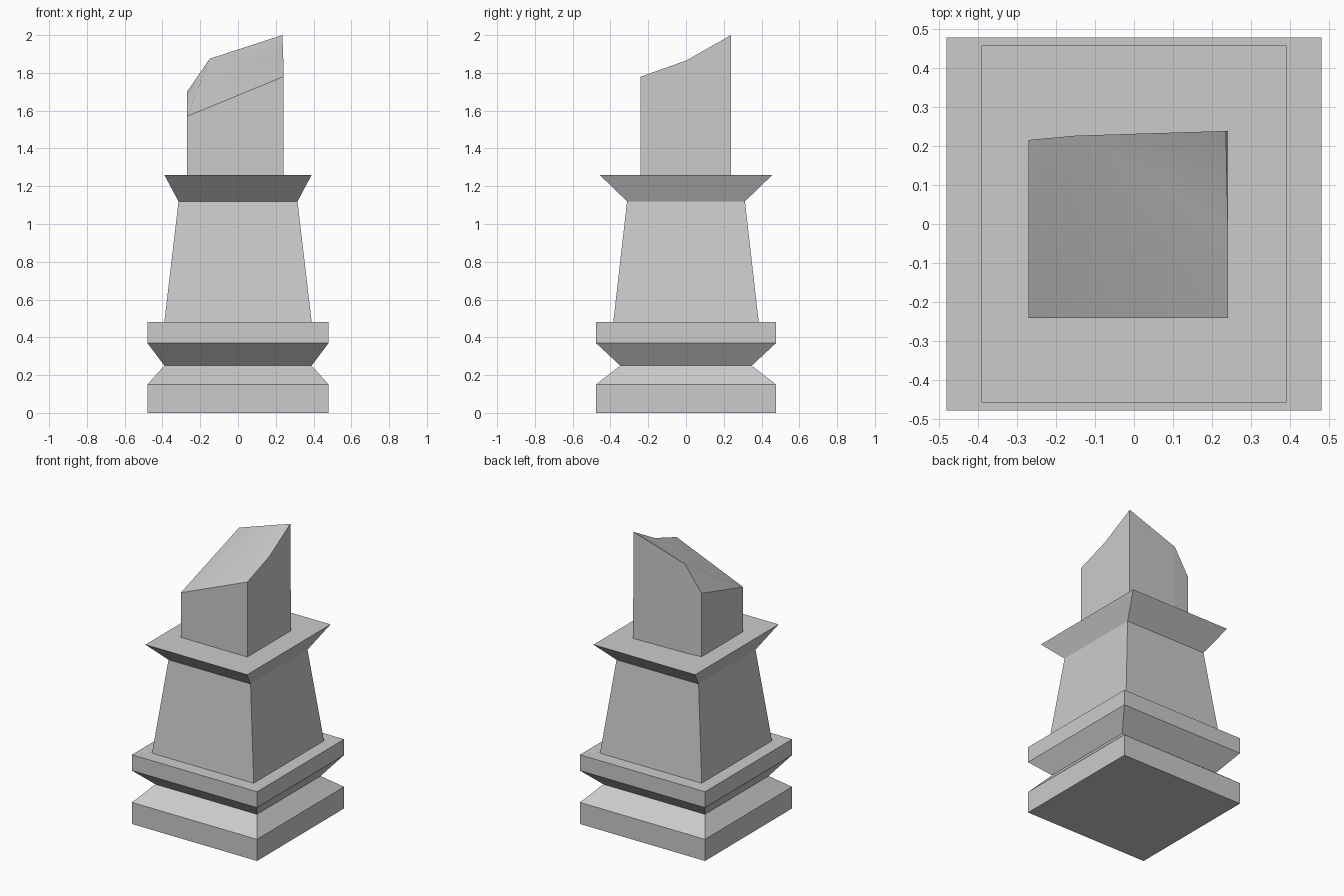
import bpy
import bmesh

cube = bpy.data.objects.get("Cube")
if cube:
    bpy.data.objects.remove(cube, do_unlink=True)

stone = bpy.data.materials.new("grey stone")
stone.use_nodes = True
GREY = (0.6, 0.6, 0.6, 1)
stone.diffuse_color = GREY
stone.node_tree.nodes["Principled BSDF"].inputs["Base Color"].default_value = GREY


def finish(name, bm):
    bmesh.ops.recalc_face_normals(bm, faces=bm.faces)
    mesh = bpy.data.meshes.new(name)
    bm.to_mesh(mesh)
    bm.free()
    mesh.materials.append(stone)
    obj = bpy.data.objects.new(name, mesh)
    bpy.context.collection.objects.link(obj)
    return obj


def square_stack(name, levels):
    """Loft rectangles given as (half width, half depth, height)."""
    bm = bmesh.new()
    rings = [[bm.verts.new((sx * w, sy * d, z))
              for sx, sy in ((-1, -1), (1, -1), (1, 1), (-1, 1))]
             for w, d, z in levels]
    for low, high in zip(rings, rings[1:]):
        for i in range(4):
            j = (i + 1) % 4
            bm.faces.new((low[i], low[j], high[j], high[i]))
    bm.faces.new(rings[0])
    bm.faces.new(rings[-1])
    return finish(name, bm)


# Stepped base with a pinched waist
square_stack("base", [(0.48, 0.477, 0), (0.48, 0.477, 0.15), (0.39, 0.348, 0.25),
                      (0.48, 0.477, 0.37), (0.48, 0.477, 0.48)])
# Tapered pedestal and flared collar
square_stack("pedestal", [(0.39, 0.385, 0.48), (0.315, 0.312, 1.12)])
square_stack("collar", [(0.315, 0.312, 1.12), (0.39, 0.457, 1.26)])

# Broken shaft: outline points with the height of the break at each
outline = [(-0.27, -0.24, 1.57), (0.24, -0.24, 1.78), (0.24, 0, 1.865),
           (0.235, 0.238, 2.0), (-0.15, 0.226, 1.875), (-0.27, 0.215, 1.70)]
bm = bmesh.new()
top = [bm.verts.new(p) for p in outline]
foot = [bm.verts.new((x, y, 1.26)) for x, y, z in outline]
foot[3].co.x = 0.24
for i in range(6):
    j = (i + 1) % 6
    wall = bm.faces.new((foot[i], foot[j], top[j], top[i]))
    for corner in (top[i], top[j]):
        bm.edges.get((top[i], top[j])).smooth = False
    bm.edges.get((foot[i], top[i])).smooth = i in (2, 4)
bm.faces.new(foot)
# Slanted break, softly shaded across its facets
for a, b, c in ((0, 1, 4), (1, 2, 4), (2, 3, 4), (0, 4, 5)):
    facet = bm.faces.new((top[a], top[b], top[c]))
    facet.smooth = True
finish("broken_shaft", bm)
